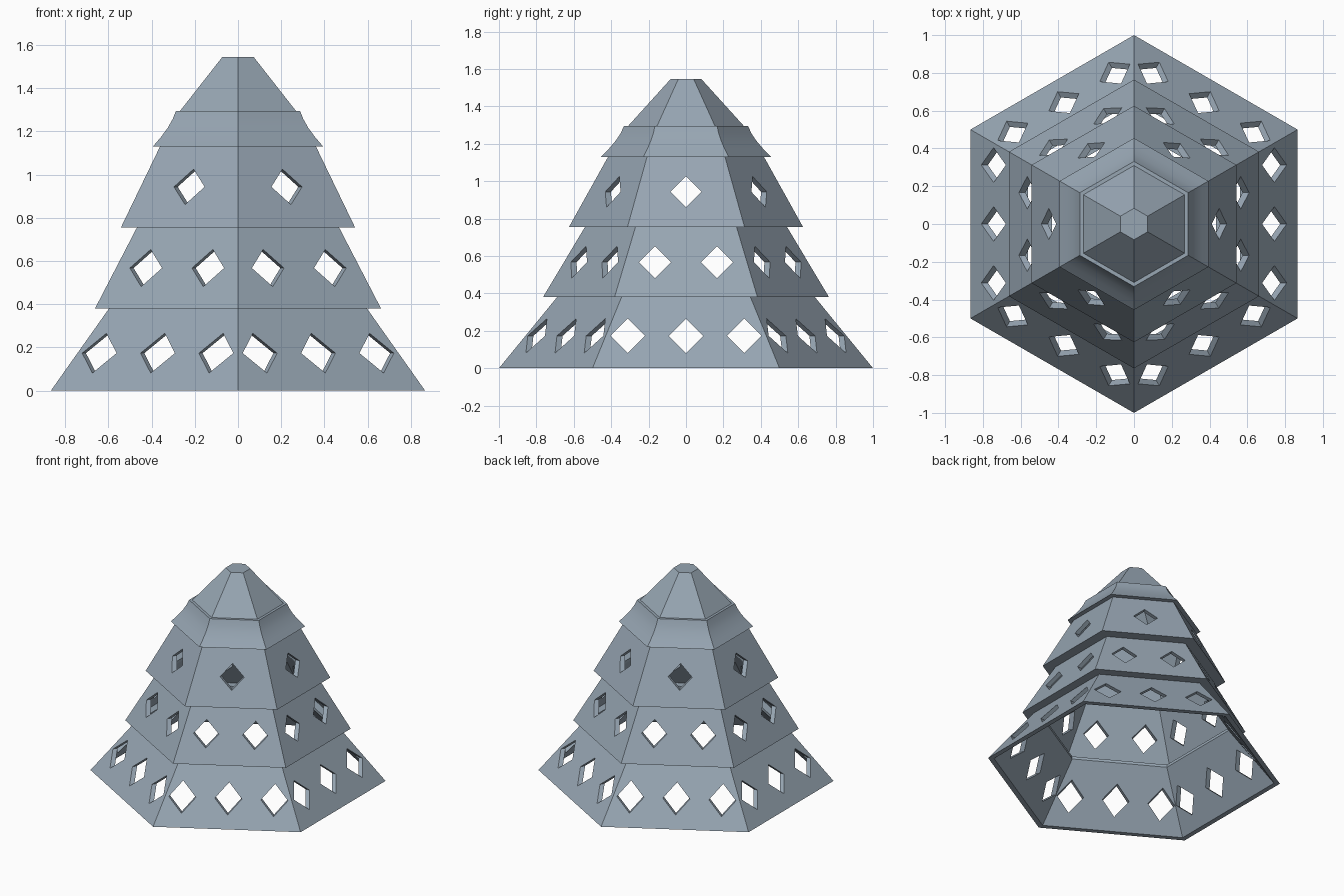
import bpy, bmesh, math

cube = bpy.data.objects.get("Cube")
if cube:
    bpy.data.objects.remove(cube, do_unlink=True)

SIDES = 6
WALL = 0.035   # wall thickness
LIP = 0.02     # thickness of the flange joining two tiers

steel = bpy.data.materials.new("blue_grey")
steel.use_nodes = True
COLOUR = (0.31, 0.38, 0.45, 1)
steel.diffuse_color = COLOUR
steel.node_tree.nodes["Principled BSDF"].inputs["Base Color"].default_value = COLOUR


def add_object(name, bm):
    bmesh.ops.recalc_face_normals(bm, faces=bm.faces[:])
    mesh = bpy.data.meshes.new(name)
    bm.to_mesh(mesh)
    bm.free()
    mesh.materials.append(steel)
    obj = bpy.data.objects.new(name, mesh)
    bpy.context.collection.objects.link(obj)
    return obj


def hex_ring(name, profile, closed=True):
    """Sweep a profile of (apothem, z) points round the six sides."""
    bm = bmesh.new()
    rings = []
    for apothem, z in profile:
        radius = apothem / math.cos(math.pi / SIDES)
        angles = [math.pi / 2 + k * math.tau / SIDES for k in range(SIDES)]
        rings.append([bm.verts.new((radius * math.cos(a), radius * math.sin(a), z))
                      for a in angles])
    pairs = list(zip(rings, rings[1:]))
    if closed:
        pairs.append((rings[-1], rings[0]))
    else:
        bm.faces.new(rings[0])
        bm.faces.new(rings[-1])
    for low, high in pairs:
        for k in range(SIDES):
            n = (k + 1) % SIDES
            bm.faces.new((low[k], low[n], high[n], high[k]))
    return add_object(name, bm)


def cut_diamonds(obj, wall_at, z, half, offsets):
    """Cut radial diamond openings through every side of a tier."""
    bm = bmesh.new()
    corners = [(half, 0), (0, half), (-half, 0), (0, -half)]
    for k in range(SIDES):
        c, s = math.cos(k * math.tau / SIDES), math.sin(k * math.tau / SIDES)
        for off in offsets:
            ends = []
            for depth in (-WALL - 0.01, 0.03):
                loop = []
                for du, dz in corners:
                    r, u = wall_at(z + dz) + depth, off + du
                    loop.append(bm.verts.new((r * c - u * s, r * s + u * c, z + dz)))
                ends.append(loop)
                bm.faces.new(loop)
            for i in range(4):
                j = (i + 1) % 4
                bm.faces.new((ends[0][i], ends[0][j], ends[1][j], ends[1][i]))
    cutter = add_object("opening_cutter", bm)
    cutter.hide_render = True
    mod = obj.modifiers.new("openings", 'BOOLEAN')
    mod.operation = 'DIFFERENCE'
    mod.solver = 'EXACT'
    mod.object = cutter
    bpy.ops.object.select_all(action='DESELECT')
    bpy.context.view_layer.objects.active = obj
    obj.select_set(True)
    bpy.ops.object.modifier_apply(modifier=mod.name)
    bpy.data.objects.remove(cutter, do_unlink=True)


# Three pierced tiers: name, bottom, top, opening height, half size, offsets
tiers = [
    ("lower_tier", (0.866, 0), (0.597, 0.38), 0.173, 0.092, (-0.312, 0, 0.312)),
    ("middle_tier", (0.662, 0.38), (0.468, 0.755), 0.567, 0.086, (-0.166, 0.166)),
    ("upper_tier", (0.542, 0.755), (0.361, 1.13), 0.943, 0.082, (0,)),
]
below = None
for name, (a0, z0), (a1, z1), z, half, offsets in tiers:
    def wall_at(h, a0=a0, z0=z0, a1=a1, z1=z1):
        return a0 + (a1 - a0) * (h - z0) / (z1 - z0)
    profile = [(a0, z0), (a1, z1), (a1 - WALL, z1)]
    if below is None:
        profile.append((a0 - WALL, z0))
    else:
        # flange resting on the tier underneath
        profile += [(wall_at(z0 + LIP) - WALL, z0 + LIP), (below, z0 + LIP), (below, z0)]
    tier = hex_ring(name, profile)
    cut_diamonds(tier, wall_at, z, half, offsets)
    below = a1 - WALL

# Flared skirt under the cap, smooth along its curve
skirt = hex_ring("flared_skirt", [
    (0.394, 1.13), (0.358, 1.172), (0.325, 1.217), (0.303, 1.256), (0.287, 1.295),
    (0.233, 1.295), (0.34, 1.13 + LIP), (below, 1.13 + LIP), (below, 1.13)])
bpy.ops.object.select_all(action='DESELECT')
bpy.context.view_layer.objects.active = skirt
skirt.select_set(True)
bpy.ops.object.shade_smooth_by_angle(angle=math.radians(25))

# Hollow cap with a small flat top
hex_ring("cap", [(0.05, 1.51), (0.233, 1.295), (0.268, 1.295), (0.072, 1.545)], closed=False)
